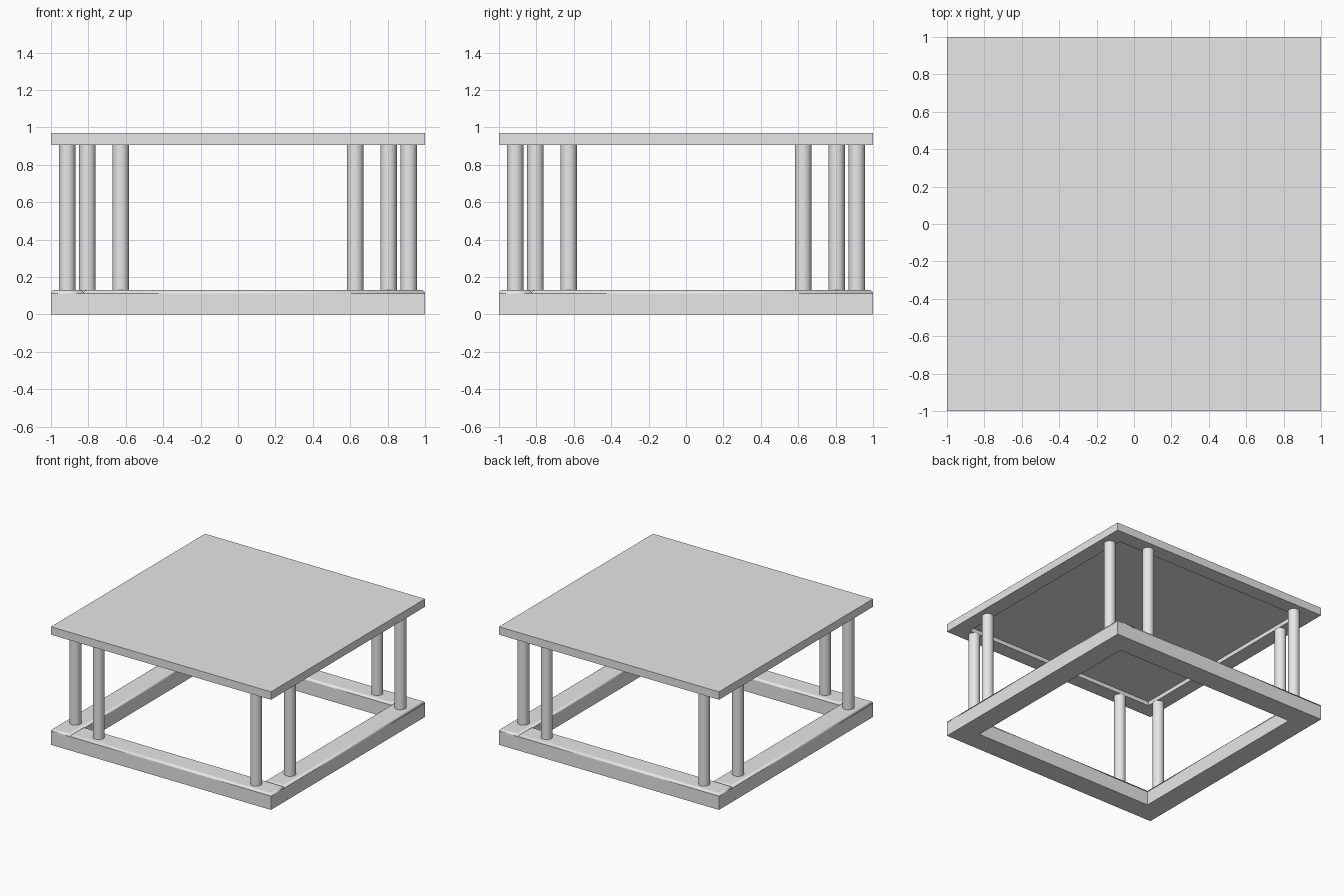
import bpy, bmesh
from math import pi
from mathutils import Matrix, Vector

default = bpy.data.objects.get("Cube")
if default:
    bpy.data.objects.remove(default)

# Single plain grey material
grey = bpy.data.materials.new("plain grey")
grey.use_nodes = True
grey.diffuse_color = (0.8, 0.8, 0.8, 1)
grey.node_tree.nodes["Principled BSDF"].inputs["Base Color"].default_value = (0.8, 0.8, 0.8, 1)

BASE_TOP, SLAB_LOW, SLAB_MID, SLAB_TOP = 0.13, 0.905, 0.938, 0.97
INNER = 0.826
BEAM_MID = (1 + INNER) / 2


def add_object(name, bm):
    mesh = bpy.data.meshes.new(name)
    bm.to_mesh(mesh)
    bm.free()
    mesh.materials.append(grey)
    obj = bpy.data.objects.new(name, mesh)
    bpy.context.collection.objects.link(obj)
    return obj


def box(low, high):
    low, high = Vector(low), Vector(high)
    bm = bmesh.new()
    place = Matrix.Translation((low + high) / 2) @ Matrix.Diagonal((*(high - low), 1))
    bmesh.ops.create_cube(bm, size=1, matrix=place)
    return bm


def beam(name, turn):
    # Each beam butts against the side of the next, with rounded top edges
    bm = box((-INNER, -1, 0), (1, -INNER, BASE_TOP))
    top = [e for e in bm.edges if all(v.co.z > BASE_TOP - 0.001 for v in e.verts)]
    bmesh.ops.bevel(bm, geom=top, offset=0.017, segments=4, profile=0.5, affect='EDGES')
    bm.transform(turn)
    obj = add_object(name, bm)
    for face in obj.data.polygons:
        face.use_smooth = 0.01 < abs(face.normal.z) < 0.99
    return obj


def post(name, x, y, turn):
    bm = bmesh.new()
    height = SLAB_LOW - BASE_TOP
    bmesh.ops.create_cone(bm, cap_ends=True, segments=32, radius1=0.044, radius2=0.044,
                          depth=height,
                          matrix=turn @ Matrix.Translation((x, y, BASE_TOP + height / 2)))
    obj = add_object(name, bm)
    for face in obj.data.polygons:
        face.use_smooth = abs(face.normal.z) < 0.5
    for edge in obj.data.edges:
        a, b = (obj.data.vertices[i].co.z for i in edge.vertices)
        edge.use_edge_sharp = abs(a - b) < 0.001
    return obj


# Base beams and paired posts, repeated by quarter turns
for i, side in enumerate(("front", "left", "back", "right")):
    turn = Matrix.Rotation(i * pi / 2, 4, 'Z')
    beam(f"{side}_base_beam", turn)
    post(f"{side}_inner_post", -0.627, -BEAM_MID, turn)
    post(f"{side}_corner_post", 0.805, -BEAM_MID, turn)

# Top slab with a shallow square recess underneath
bm = box((-1, -1, SLAB_LOW), (1, 1, SLAB_TOP))
under = min(bm.faces, key=lambda f: f.calc_center_median().z)
bmesh.ops.inset_region(bm, faces=[under], thickness=1 - INNER)
recess = bmesh.ops.extrude_face_region(bm, geom=[under])["geom"]
bmesh.ops.translate(bm, vec=(0, 0, SLAB_MID - SLAB_LOW),
                    verts=[g for g in recess if isinstance(g, bmesh.types.BMVert)])
if under.is_valid:
    bmesh.ops.delete(bm, geom=[under], context='FACES_ONLY')
bmesh.ops.recalc_face_normals(bm, faces=bm.faces)
add_object("top_slab", bm)
